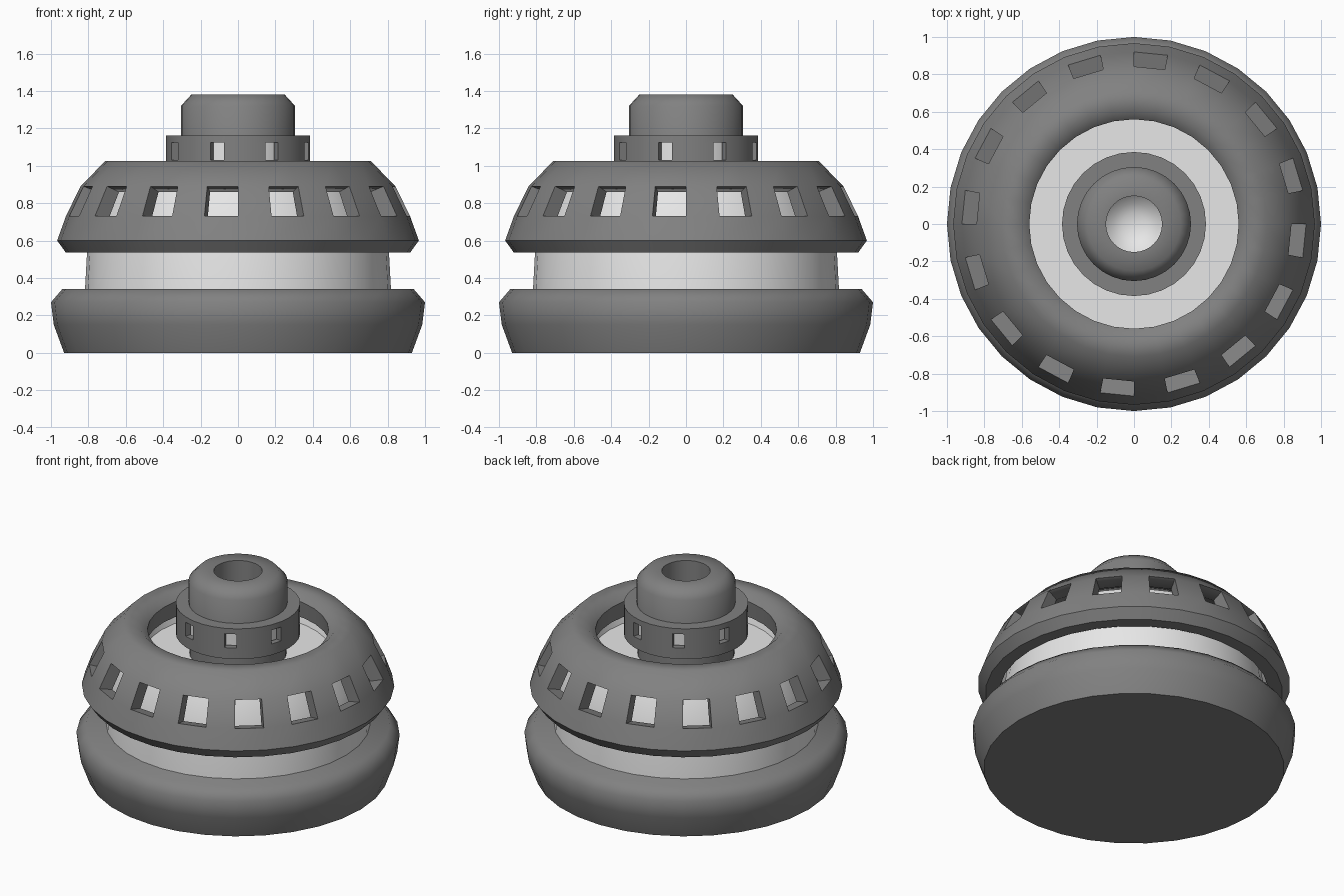
import bpy, bmesh, math

if "Cube" in bpy.data.objects:
    bpy.data.objects.remove(bpy.data.objects["Cube"])

SIDES = 32


def material(name, value):
    m = bpy.data.materials.new(name)
    m.use_nodes = True
    colour = (value, value, value, 1)
    m.diffuse_color = colour
    m.node_tree.nodes["Principled BSDF"].inputs["Base Color"].default_value = colour
    return m


grey = material("mid grey", 0.22)
light = material("light grey", 0.8)


def lathe(name, profile, mat, closed=False, windows=None, sharp=40):
    """Revolve (radius, height) points. windows = (outer band, inner band, test)
    opens tunnels between two bands on the sides that pass the test."""
    bm = bmesh.new()
    rings = []
    for r, z in profile:
        if r == 0:
            rings.append([bm.verts.new((0, 0, z))] * SIDES)
        else:
            rings.append([bm.verts.new((r * math.cos(a), r * math.sin(a), z))
                          for a in (math.tau * i / SIDES for i in range(SIDES))])

    def face(*verts):
        bm.faces.new(list(dict.fromkeys(verts)))

    count = len(rings)
    for i in range(SIDES):
        j = (i + 1) % SIDES
        opened = windows is not None and windows[2](i)
        for k in range(count if closed else count - 1):
            if opened and k in windows[:2]:
                continue
            a, b = rings[k], rings[(k + 1) % count]
            face(a[i], a[j], b[j], b[i])
        if opened:
            # sill, lintel and both jambs of the tunnel
            o, n = windows[:2]
            outer = (rings[o][i], rings[o][j], rings[o + 1][j], rings[o + 1][i])
            inner = (rings[n + 1][i], rings[n + 1][j], rings[n][j], rings[n][i])
            for s in range(4):
                t = (s + 1) % 4
                face(outer[s], outer[t], inner[t], inner[s])
    bmesh.ops.recalc_face_normals(bm, faces=bm.faces)
    mesh = bpy.data.meshes.new(name)
    bm.to_mesh(mesh)
    bm.free()
    mesh.materials.append(mat)
    obj = bpy.data.objects.new(name, mesh)
    bpy.context.collection.objects.link(obj)
    bpy.ops.object.select_all(action='DESELECT')
    obj.select_set(True)
    bpy.context.view_layer.objects.active = obj
    bpy.ops.object.shade_smooth_by_angle(angle=math.radians(sharp))
    return obj


# Heavy rounded foot
lathe("base", [(0, 0), (.93, 0), (.985, .15), (1, .27), (.94, .34), (0, .34)],
      grey, sharp=50)

# Pale core, seen in the gap, through the windows and in the top opening
lathe("core", [(0, .3), (.82, .3), (.807, .54), (.78, .72), (.7, .88),
               (.6, .88), (.58, .82), (0, .82)], light)

# Upper ring pierced by sixteen windows
lathe("window_ring",
      [(.92, .535), (.967, .6), (.92, .73), (.842, .89), (.71, 1.025),
       (.61, 1.025), (.56, .98), (.57, .87), (.65, .92),
       (.765, .86), (.835, .71), (.835, .535)],
      grey, closed=True, windows=(2, 9, lambda i: i % 2 == 1), sharp=50)

# Central stem under the collar
lathe("stem", [(.3, .8), (.3, 1.0), (0, 1.0)], grey)

# Collar pierced by eight small windows, with a pale sleeve behind them
lathe("collar",
      [(.385, .955), (.385, 1.03), (.385, 1.125), (.385, 1.162),
       (.3, 1.162), (.345, 1.125), (.345, 1.03), (.29, .955)],
      grey, closed=True, windows=(1, 5, lambda i: i % 4 == 2))
lathe("collar_sleeve", [(.325, .99), (.325, 1.135), (.28, 1.135)], light)

# Hollow knob with a chamfered rim
lathe("knob", [(.305, 1.0), (.305, 1.32), (.25, 1.38), (.15, 1.38), (.15, 1.12)],
      grey, sharp=50)

# Pale dish at the bottom of the knob's bore
lathe("knob_dish", [(.15, 1.17), (.11, 1.13), (.06, 1.11), (0, 1.1)], light)
